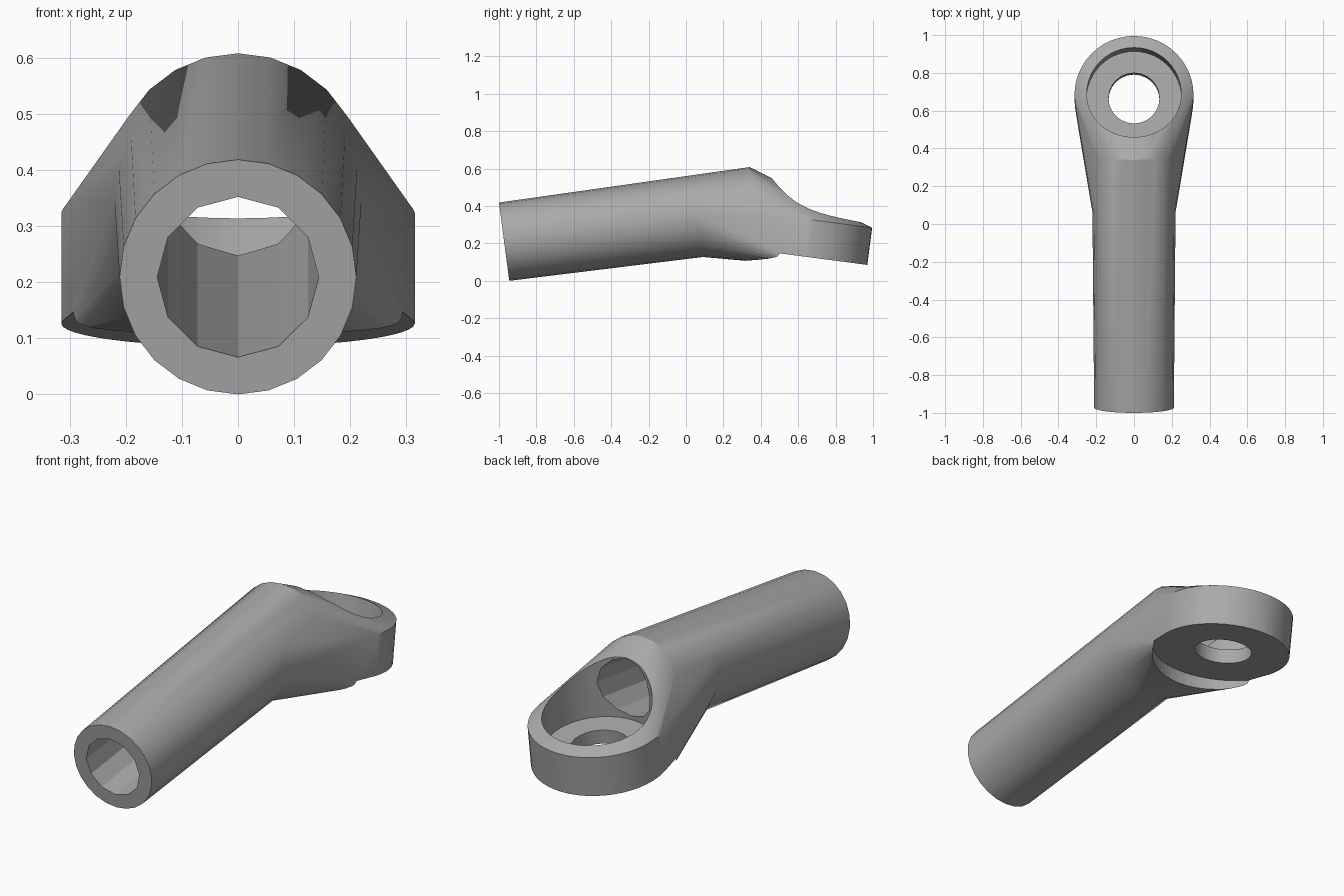
import bpy, bmesh, math
from mathutils import Vector, Matrix

cube = bpy.data.objects.get("Cube")
if cube:
    bpy.data.objects.remove(cube, do_unlink=True)

TILT = math.radians(7.5)
# Local frames: shank runs along its own z, eye stands on its own z
SHANK = Matrix.Translation((0, -0.9725, 0.209)) @ Matrix.Rotation(TILT - math.pi / 2, 4, 'X')
EYE = Matrix.Translation((0, 0.657, 0.126)) @ Matrix.Rotation(-TILT, 4, 'X')
R_FRONT, R_NECK, R_TIP = 0.211, 0.22, 0.224
S_NECK, S_TIP = 1.043, 1.353
EYE_R = 0.315

grey = bpy.data.materials.new("plain grey")
grey.use_nodes = True
COLOR = (0.4, 0.4, 0.4, 1)
grey.diffuse_color = COLOR
grey.node_tree.nodes["Principled BSDF"].inputs["Base Color"].default_value = COLOR


def circle(frame, radius, height, sides):
    return [frame @ Vector((radius * math.sin(math.tau * i / sides),
                            radius * math.cos(math.tau * i / sides), height))
            for i in range(sides)]


def to_object(name, bm):
    bmesh.ops.recalc_face_normals(bm, faces=bm.faces)
    mesh = bpy.data.meshes.new(name)
    bm.to_mesh(mesh)
    bm.free()
    mesh.materials.append(grey)
    obj = bpy.data.objects.new(name, mesh)
    bpy.context.collection.objects.link(obj)
    return obj


def hull(points):
    bm = bmesh.new()
    verts = [bm.verts.new(p) for p in points]
    out = bmesh.ops.convex_hull(bm, input=verts)
    loose = [v for v in set(out["geom_interior"] + out["geom_unused"])
             if isinstance(v, bmesh.types.BMVert)]
    bmesh.ops.delete(bm, geom=loose, context='VERTS')
    return bm


# Body: hull wrapped round the shank neck and the eye
bm = hull(circle(SHANK, R_NECK, S_NECK, 24) + circle(SHANK, R_TIP, S_TIP, 24)
          + circle(EYE, EYE_R, -0.036, 48) + circle(EYE, EYE_R, 0.2, 48))

# Shank: open the neck disc and extend its rim to the front end
axis = SHANK.to_3x3() @ Vector((0, 0, 1))
neck = SHANK @ Vector((0, 0, S_NECK))
disc = [f for f in bm.faces if all(abs((v.co - neck).dot(axis)) < 0.0005 for v in f.verts)]
bmesh.ops.delete(bm, geom=disc, context='FACES')
rim = [e for e in bm.edges if e.is_boundary]
new = bmesh.ops.extrude_edge_only(bm, edges=rim)["geom"]
for v in new:
    if isinstance(v, bmesh.types.BMVert):
        v.co = SHANK.translation + (v.co - neck) * (R_FRONT / R_NECK)
bmesh.ops.holes_fill(bm, edges=[e for e in bm.edges if e.is_boundary], sides=0)
bmesh.ops.dissolve_limit(bm, angle_limit=0.005, verts=bm.verts, edges=bm.edges)
body = to_object("rod_end", bm)

# Cuts: name, frame, radius, start, end, sides
CUTS = [
    ("underside_clearance", EYE, 0.334, -0.3, 0.0, 48),
    ("eye_recess", EYE, 0.25, 0.07, 0.8, 48),
    ("eye_hole", EYE, 0.135, -0.2, 0.2, 24),
    ("shank_bore", SHANK, 0.144, -0.1, 1.65, 12),
]
bpy.context.view_layer.objects.active = body
body.select_set(True)
for name, frame, radius, start, end, sides in CUTS:
    cutter = to_object(name, hull(circle(frame, radius, start, sides)
                                  + circle(frame, radius, end, sides)))
    cutter.hide_render = True
    mod = body.modifiers.new(name, 'BOOLEAN')
    mod.operation = 'DIFFERENCE'
    mod.solver = 'EXACT'
    mod.object = cutter
    bpy.ops.object.modifier_apply(modifier=name)
    bpy.data.objects.remove(cutter, do_unlink=True)

bpy.ops.object.shade_smooth_by_angle(angle=math.radians(25))
